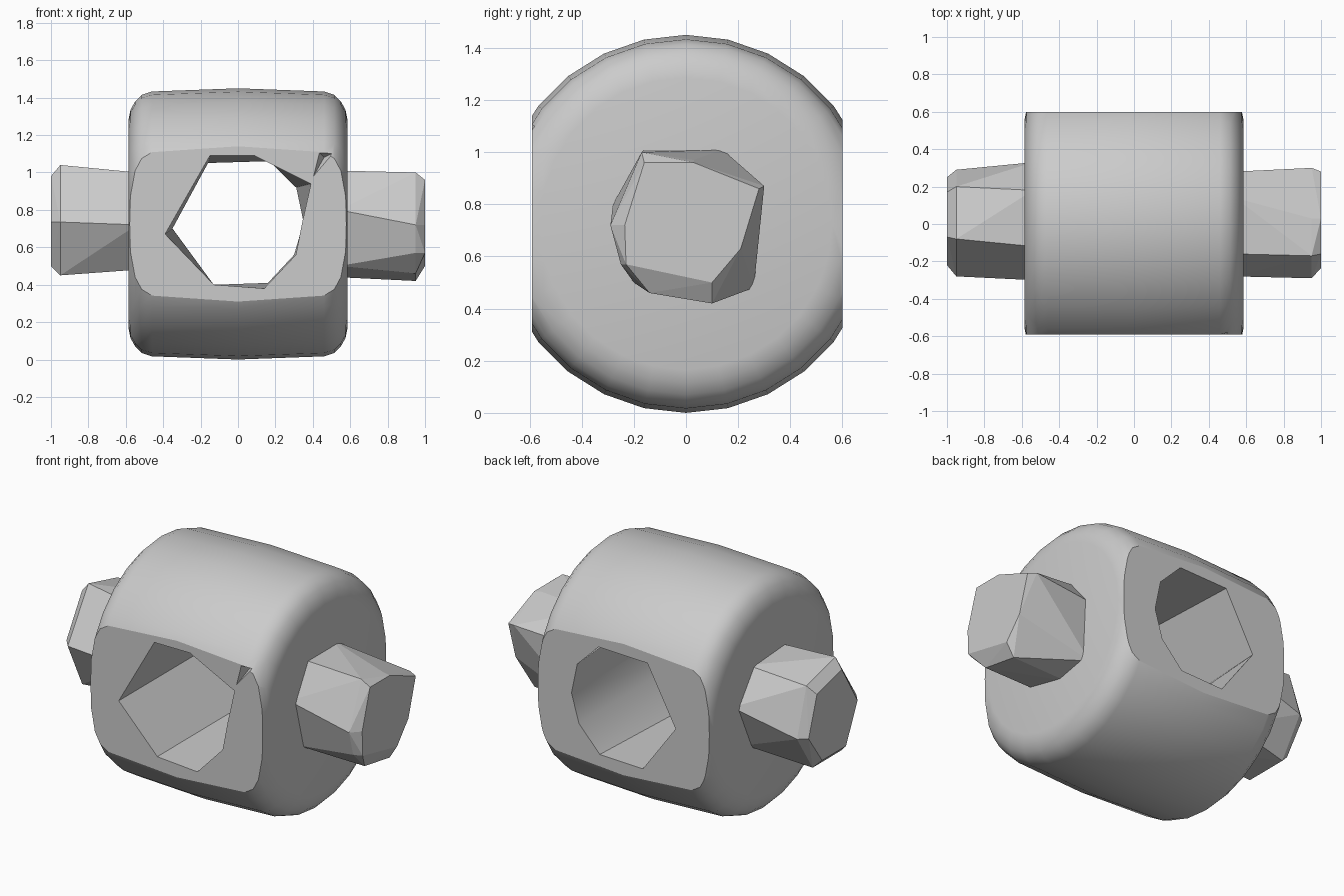
import bpy, bmesh, math
from mathutils import Vector, Matrix

if "Cube" in bpy.data.objects:
    bpy.data.objects.remove(bpy.data.objects["Cube"])

grey = bpy.data.materials.new("plain grey")
grey.use_nodes = True
COLOUR = (0.6, 0.6, 0.6, 1)
grey.diffuse_color = COLOUR
grey.node_tree.nodes["Principled BSDF"].inputs["Base Color"].default_value = COLOUR
MID = 0.725


def finish(bm, name):
    bmesh.ops.recalc_face_normals(bm, faces=bm.faces[:])
    mesh = bpy.data.meshes.new(name)
    bm.to_mesh(mesh)
    bm.free()
    obj = bpy.data.objects.new(name, mesh)
    bpy.context.collection.objects.link(obj)
    mesh.materials.append(grey)
    return obj


def loft(name, rings):
    """Skin equal-length rings of points and cap both ends."""
    bm = bmesh.new()
    loops = [[bm.verts.new(p) for p in ring] for ring in rings]
    for a, b in zip(loops, loops[1:]):
        for i in range(len(a)):
            j = (i + 1) % len(a)
            bm.faces.new((a[i], a[j], b[j], b[i]))
    bm.faces.new(loops[0])
    bm.faces.new(loops[-1])
    return finish(bm, name)


def cut(obj, cutter):
    mod = obj.modifiers.new("cut", "BOOLEAN")
    mod.operation = "DIFFERENCE"
    mod.solver = "EXACT"
    mod.object = cutter
    bpy.ops.object.select_all(action="DESELECT")
    bpy.context.view_layer.objects.active = obj
    obj.select_set(True)
    bpy.ops.object.modifier_apply(modifier=mod.name)
    bpy.data.objects.remove(cutter)


# Drum: rounded lathe profile about the x axis
profile = [(0, 0.585), (0.56, 0.585), (0.61, 0.575), (0.655, 0.55),
           (0.69, 0.515), (0.708, 0.46), (0.725, 0)]
half = [(x, r) for r, x in profile]
points = half + [(-x, r) for x, r in reversed(half[:-1])]
bm = bmesh.new()
verts = [bm.verts.new((x, 0, -r)) for x, r in points]
edges = [bm.edges.new(pair) for pair in zip(verts, verts[1:])]
bmesh.ops.spin(bm, geom=verts + edges, axis=(1, 0, 0), cent=(0, 0, 0),
               angle=math.tau, steps=28)
bmesh.ops.remove_doubles(bm, verts=bm.verts[:], dist=0.0005)
bmesh.ops.translate(bm, verts=bm.verts[:], vec=(0, 0, MID))

# Flat front and back
for y in (-0.59, 0.6):
    res = bmesh.ops.bisect_plane(
        bm, geom=bm.verts[:] + bm.edges[:] + bm.faces[:],
        plane_co=(0, y, 0), plane_no=(0, math.copysign(1, y), 0), clear_outer=True)
    rim = [e for e in res["geom_cut"] if isinstance(e, bmesh.types.BMEdge)]
    bmesh.ops.edgeloop_fill(bm, edges=rim)
drum = finish(bm, "drum")

# Faceted hole from front to back
front_rim = [(-.15, 1.09), (.09, 1.09), (.39, .94), (.345, .74),
             (.31, .56), (.14, .38), (-.13, .40), (-.39, .67)]
back_rim = [(-.16, 1.05), (.17, 1.06), (.31, .92), (.35, .73),
            (.30, .56), (.16, .41), (-.13, .40), (-.35, .70)]
cut(drum, loft("hole_cutter", [[(x, -.61, z) for x, z in front_rim],
                               [(x, .62, z) for x, z in back_rim]]))

# Small chip at the upper corner of the front
bm = bmesh.new()
for p in ((.37, -.62, .92), (.54, -.62, 1.12), (.42, -.62, 1.12), (.46, -.54, 1.08)):
    bm.verts.new(p)
bmesh.ops.convex_hull(bm, input=bm.verts[:])
cut(drum, finish(bm, "chip_cutter"))
bpy.ops.object.shade_smooth_by_angle(angle=math.radians(32))


# Rough faceted stubs: convex hulls of a base, a rim and a smaller cap
def stub(name, side, base, rim, cap):
    bm = bmesh.new()
    for x, ring in ((.54, base), (.95, rim), (1.0, cap)):
        for y, z in ring:
            bm.verts.new((side * x, y, z))
    res = bmesh.ops.convex_hull(bm, input=bm.verts[:])
    loose = [v for v in bm.verts if not v.link_faces]
    bmesh.ops.delete(bm, geom=loose, context="VERTS")
    bmesh.ops.dissolve_limit(bm, angle_limit=math.radians(3),
                             verts=bm.verts[:], edges=bm.edges[:])
    return finish(bm, name)


stub("left_stub", 1,
     [(-.16, 1.01), (.14, 1.01), (.28, .84), (.26, .48), (.06, .44), (-.2, .5), (-.28, .8)],
     [(-.17, 1.0), (.03, .97), (.30, .87), (.10, .42), (-.14, .46), (-.25, .57), (-.29, .72)],
     [(-.16, .96), (.03, .96), (.28, .86), (.21, .63), (.10, .5), (-.23, .57), (-.235, .72)])
stub("right_stub", -1,
     [(-.12, 1.0), (.18, .98), (.33, .78), (.2, .5), (-.12, .48), (-.30, .72)],
     [(-.08, 1.04), (.2, .97), (.29, .68), (.14, .45), (-.14, .45), (-.28, .735)],
     [(-.07, .98), (.17, .92), (.25, .68), (.12, .5), (-.11, .5), (-.22, .735)])
